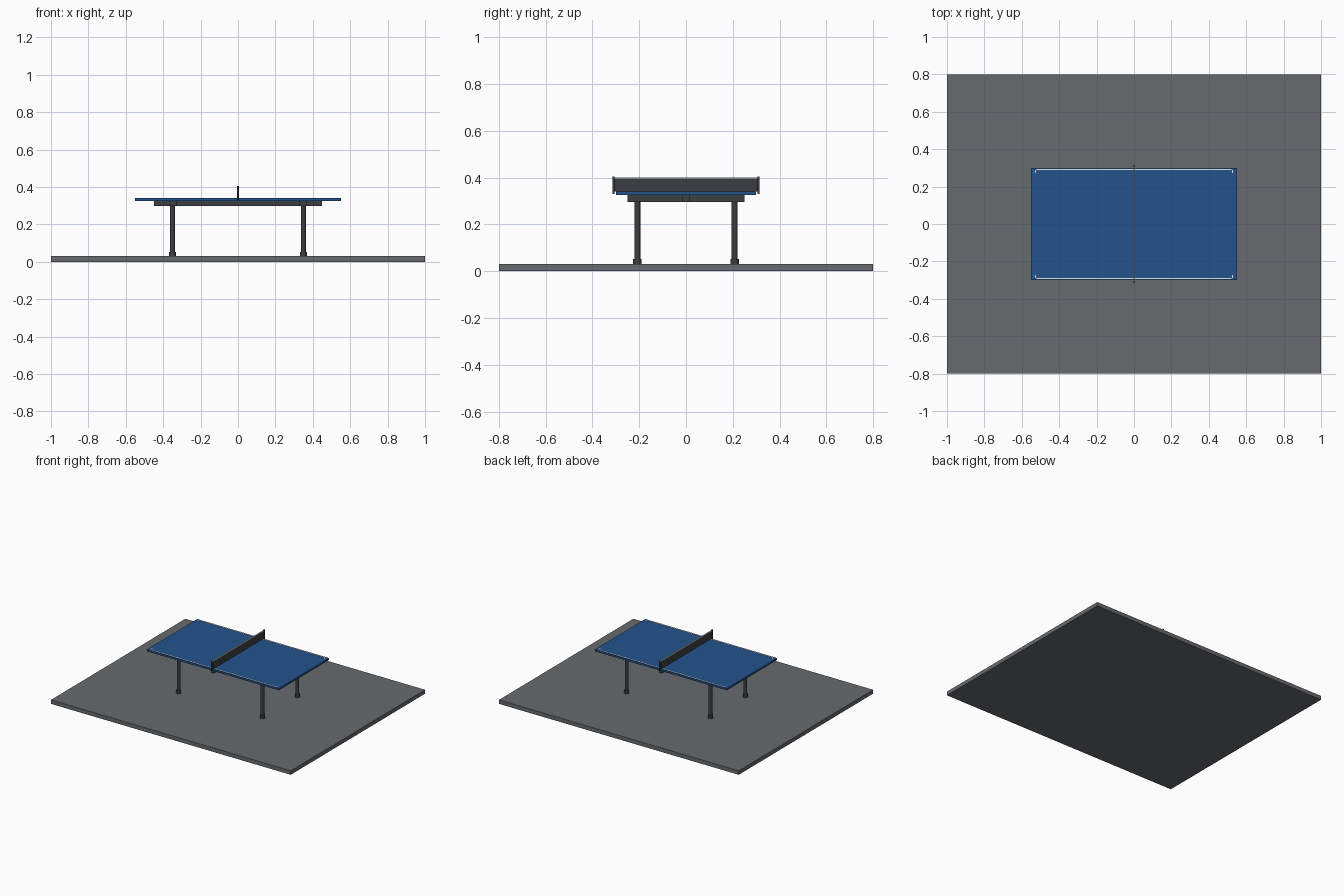
import bpy

if "Cube" in bpy.data.objects:
    bpy.data.objects.remove(bpy.data.objects["Cube"])


def material(name, rgb):
    m = bpy.data.materials.new(name)
    m.diffuse_color = (*rgb, 1)
    m.use_nodes = True
    m.node_tree.nodes["Principled BSDF"].inputs["Base Color"].default_value = m.diffuse_color
    return m


GREY = material("floor grey", (0.135, 0.145, 0.155))
BLUE = material("table blue", (0.017, 0.088, 0.26))
DARK = material("dark metal", (0.045, 0.05, 0.055))
NET = material("net charcoal", (0.045, 0.048, 0.052))
WHITE = material("line white", (0.8, 0.8, 0.8))


def box(name, x, y, z, mat):
    """Box from (min, max) ranges on each axis."""
    mid = [(a + b) / 2 for a, b in (x, y, z)]
    bpy.ops.mesh.primitive_cube_add(size=1, location=mid)
    o = bpy.context.object
    o.name = name
    o.scale = [b - a for a, b in (x, y, z)]
    bpy.ops.object.transform_apply(location=False, rotation=False, scale=True)
    o.data.materials.append(mat)
    return o


def tube(name, x, y, z0, z1, r, mat, sides=16):
    bpy.ops.mesh.primitive_cylinder_add(vertices=sides, radius=r, depth=z1 - z0,
                                        location=(x, y, (z0 + z1) / 2))
    o = bpy.context.object
    o.name = name
    o.data.materials.append(mat)
    bpy.ops.object.shade_smooth_by_angle()
    return o


# floor slab and table top
box("floor_slab", (-1, 1), (-0.8, 0.8), (0, 0.03), GREY)
box("table_top", (-0.55, 0.55), (-0.30, 0.30), (0.325, 0.34), BLUE)

# frame under the top: long centre beam and two cross beams
box("centre_beam", (-0.45, 0.45), (-0.015, 0.015), (0.297, 0.325), DARK)
for sx in (-1, 1):
    box("cross_beam", (sx * 0.35 - 0.02, sx * 0.35 + 0.02), (-0.25, 0.25),
        (0.297, 0.325), DARK)

# legs with feet
for sx in (-1, 1):
    for sy in (-1, 1):
        tube("leg", sx * 0.35, sy * 0.208, 0.03, 0.315, 0.0125, DARK)
        tube("foot", sx * 0.35, sy * 0.208, 0.03, 0.053, 0.018, DARK)

# painted side lines and corner marks
for sy in (-1, 1):
    y = sy * 0.291
    box("side_line", (-0.52, 0.52), (y - 0.003, y + 0.003), (0.338, 0.3412), WHITE)
    for sx in (-1, 1):
        x, yc = sx * 0.527, sy * 0.281
        box("corner_mark", (x - 0.003, x + 0.003), (yc - 0.009, yc + 0.009),
            (0.338, 0.3412), WHITE)

# net with tape and end posts
box("net", (-0.003, 0.003), (-0.305, 0.305), (0.34, 0.396), NET)
box("net_tape", (-0.004, 0.004), (-0.305, 0.305), (0.396, 0.400), WHITE)
for sy in (-1, 1):
    tube("net_post", 0, sy * 0.31, 0.33, 0.405, 0.005, DARK, 12)
